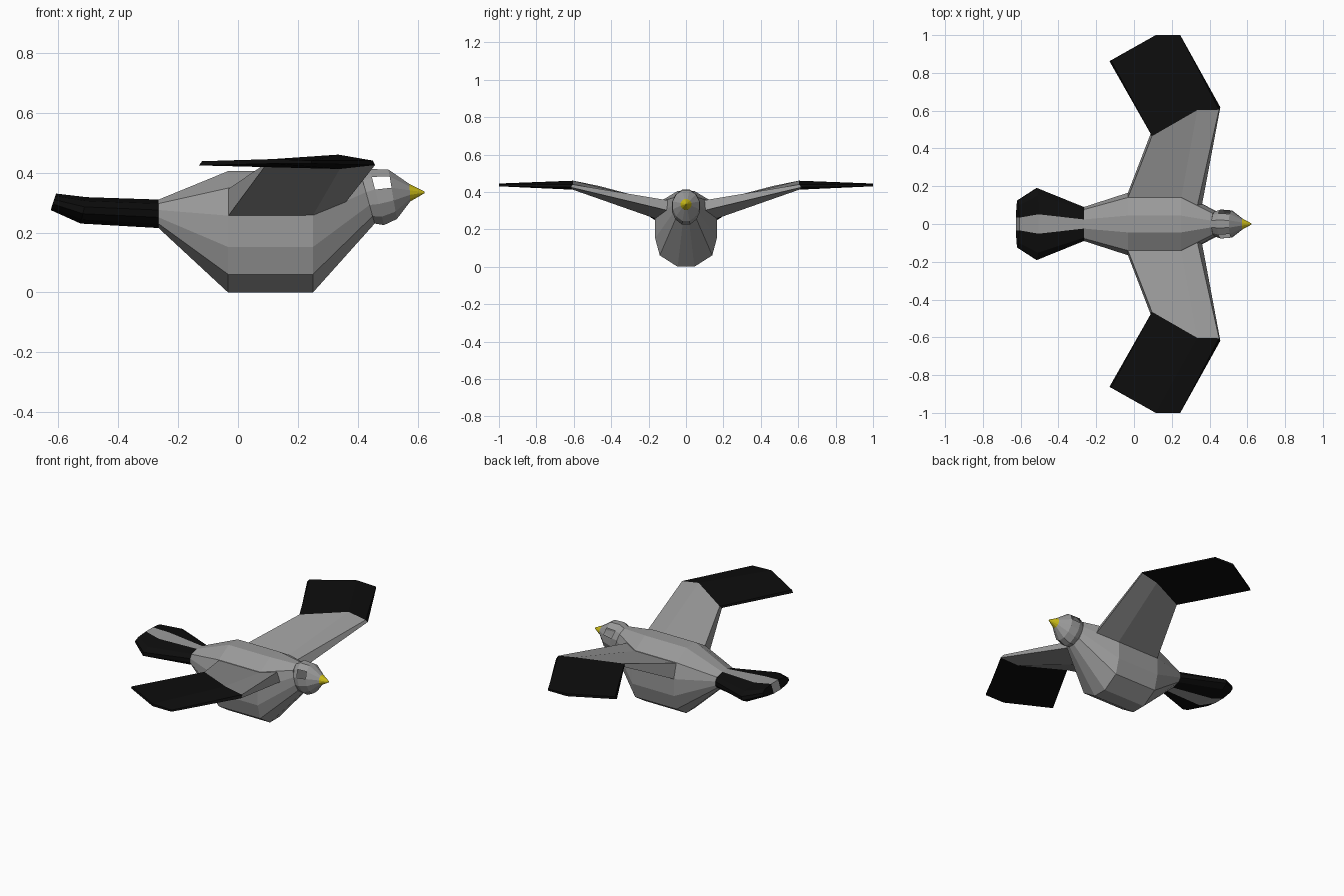
import bpy, bmesh, math

cube = bpy.data.objects.get("Cube")
if cube:
    bpy.data.objects.remove(cube)


def material(name, rgb):
    m = bpy.data.materials.new(name)
    m.use_nodes = True
    m.diffuse_color = (*rgb, 1)
    bsdf = next(n for n in m.node_tree.nodes if n.type == 'BSDF_PRINCIPLED')
    bsdf.inputs["Base Color"].default_value = (*rgb, 1)
    return m


GREY = material("feather grey", (0.32, 0.32, 0.32))
BLACK = material("feather black", (0.004, 0.004, 0.004))
YELLOW = material("beak yellow", (0.62, 0.52, 0.01))


def finish(name, bm, mats):
    bmesh.ops.recalc_face_normals(bm, faces=bm.faces)
    me = bpy.data.meshes.new(name)
    bm.to_mesh(me)
    bm.free()
    for m in mats:
        me.materials.append(m)
    ob = bpy.data.objects.new(name, me)
    bpy.context.collection.objects.link(ob)
    return ob


def ring(bm, xt, zt, xb, zb, hw, shoulder):
    """Twelve-sided section, leaning from its top point to its bottom point."""
    widths = (0.27, shoulder, 1, 1, shoulder, 0.27)
    depths = (0, 0.14, 0.367, 0.625, 0.85, 1)
    half = [(xt + (xb - xt) * t, hw * w, zt + (zb - zt) * t)
            for w, t in zip(widths, depths)]
    pts = half + [(x, -y, z) for x, y, z in reversed(half)]
    return [bm.verts.new(p) for p in pts]


def loft(name, sections, mats, shoulder=0.74, rule=None, holes=(), caps=(0, -1)):
    """Skin the sections; rule gives a face's material from its column."""
    bm = bmesh.new()
    rings = [ring(bm, *s, shoulder) for s in sections]
    for i, (a, b) in enumerate(zip(rings, rings[1:])):
        for j in range(12):
            if (i, j) in holes:
                continue
            k = (j + 1) % 12
            f = bm.faces.new((a[j], a[k], b[k], b[j]))
            f.material_index = rule(j) if rule else 0
    # End caps: a middle strip and two sides
    for c in caps:
        r = rings[c]
        for verts, col in ((r[:6], 0), (r[6:], 6),
                           ((r[0], r[5], r[6], r[11]), 5)):
            f = bm.faces.new(verts)
            f.material_index = rule(col) if rule else 0
    return finish(name, bm, mats)


# Sections: top x, top z, bottom x, bottom z, half width
TAIL_ROOT = (-0.265, 0.31, -0.265, 0.215, 0.09)
NECK = (0.41, 0.395, 0.456, 0.23, 0.066)
BEAK_ROOT = (0.572, 0.362, 0.575, 0.304, 0.029)

loft("body", [TAIL_ROOT,
              (-0.033, 0.405, -0.033, 0, 0.165),
              (0.25, 0.405, 0.25, 0, 0.165),
              NECK], [GREY], shoulder=0.85)

# Head with an open eye socket on each side
loft("head", [NECK,
              (0.44, 0.412, 0.487, 0.225, 0.076),
              (0.502, 0.41, 0.53, 0.245, 0.072),
              BEAK_ROOT], [GREY], holes={(1, 1), (1, 9)}, caps=())

loft("beak", [BEAK_ROOT, (0.622, 0.337, 0.622, 0.331, 0.003)], [YELLOW])

# Tail fan: black with a grey strip down the middle
loft("tail", [TAIL_ROOT,
              (-0.505, 0.318, -0.525, 0.23, 0.19),
              (-0.607, 0.33, -0.625, 0.275, 0.125)],
     [GREY, BLACK], shoulder=0.8, rule=lambda j: 0 if j in (5, 11) else 1)

# Wing sections: three top points from trailing to leading edge, then three below
WING = [
    [(-0.033, 0.138, 0.345), (0.25, 0.138, 0.345), (0.335, 0.095, 0.355),
     (0.36, 0.102, 0.302), (0.25, 0.163, 0.257), (-0.033, 0.163, 0.255)],
    [(0.095, 0.465, 0.432), (0.335, 0.603, 0.46), (0.45, 0.605, 0.44),
     (0.457, 0.618, 0.425), (0.34, 0.605, 0.412), (0.088, 0.478, 0.419)],
    [(-0.12, 0.865, 0.438), (0.115, 1.0, 0.445), (0.245, 1.0, 0.44),
     (0.245, 1.0, 0.43), (0.115, 1.0, 0.43), (-0.13, 0.862, 0.424)],
]


def wing(name, side):
    bm = bmesh.new()
    rings = [[bm.verts.new((x, side * y, z)) for x, y, z in s] for s in WING]
    for i, (a, b) in enumerate(zip(rings, rings[1:])):
        for j in range(6):
            k = (j + 1) % 6
            f = bm.faces.new((a[j], a[k], b[k], b[j]))
            f.material_index = i      # grey inner panel, black outer panel
    for r, m in ((rings[0], 0), (rings[-1], 1)):
        for q in ((0, 1, 4, 5), (1, 2, 3, 4)):
            f = bm.faces.new([r[n] for n in q])
            f.material_index = m
    finish(name, bm, [GREY, BLACK])


wing("front_wing", -1)
wing("back_wing", 1)
